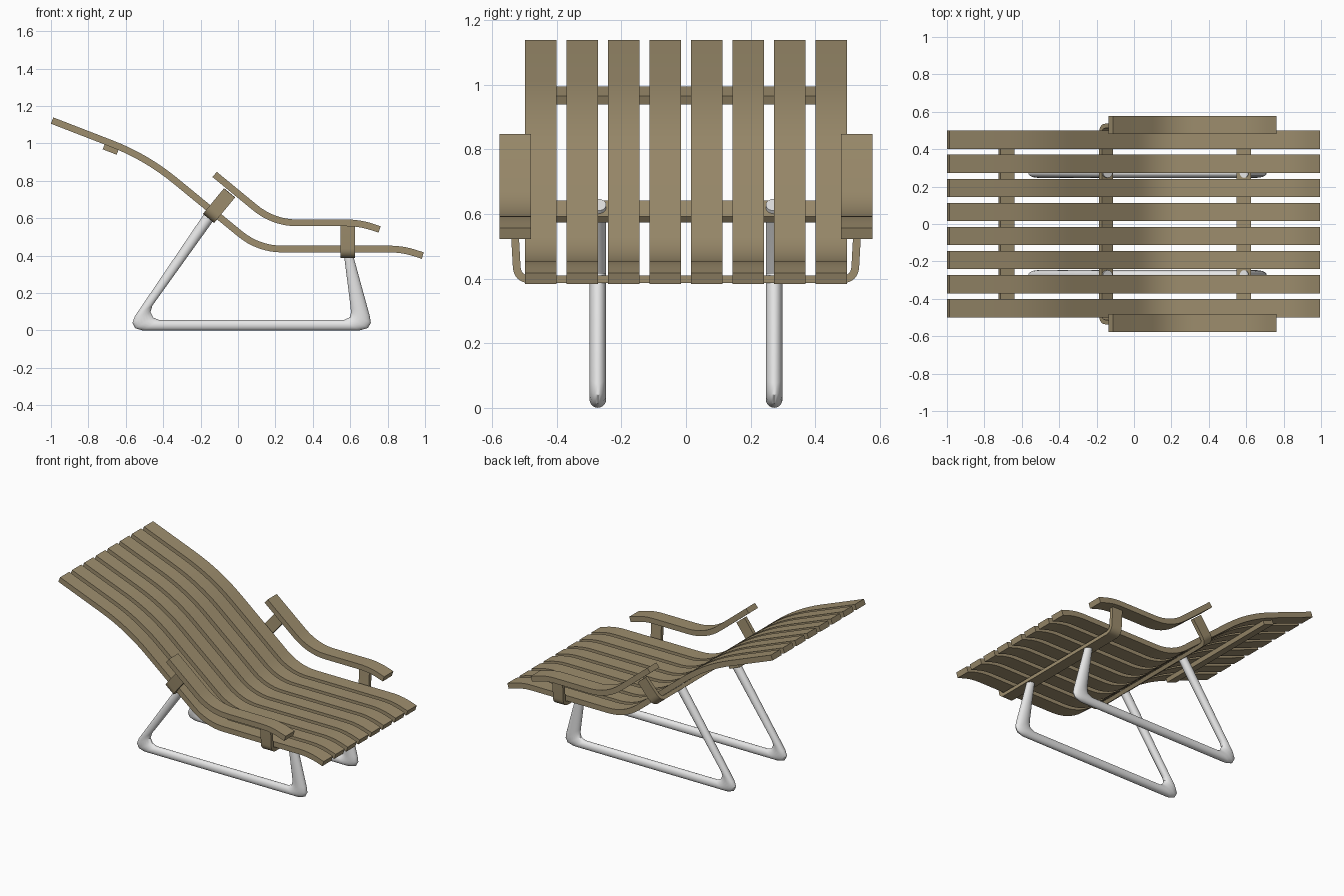
import bpy, bmesh, math
from mathutils import Vector, Matrix

cube = bpy.data.objects.get("Cube")
if cube:
    bpy.data.objects.remove(cube, do_unlink=True)


def material(name, color, rough):
    m = bpy.data.materials.new(name)
    m.use_nodes = True
    m.diffuse_color = (*color, 1)
    bsdf = m.node_tree.nodes["Principled BSDF"]
    bsdf.inputs["Base Color"].default_value = (*color, 1)
    bsdf.inputs["Roughness"].default_value = rough
    return m


WOOD = material("weathered wood", (0.34, 0.27, 0.155), 0.6)
METAL = material("pale metal", (0.8, 0.8, 0.8), 0.4)


def rounded(points, bends, steps=8):
    """Polyline whose inner corners become arcs; bends = tangent length per corner."""
    pts = [Vector(p) for p in points]
    path = [pts[0]]
    for a, b, c, t in zip(pts, pts[1:], pts[2:], bends):
        start = b + (a - b).normalized() * t
        end = b + (c - b).normalized() * t
        for i in range(steps + 1):
            s = i / steps
            path.append(start * (1 - s) ** 2 + b * 2 * s * (1 - s) + end * s * s)
    return path + [pts[-1]]


def skin(name, rings, mat):
    """Closed solid through a series of matching rings."""
    bm = bmesh.new()
    loops = [[bm.verts.new(p) for p in ring] for ring in rings]
    n = len(loops[0])
    for a, b in zip(loops, loops[1:]):
        for i in range(n):
            j = (i + 1) % n
            bm.faces.new((a[i], a[j], b[j], b[i]))
    bm.faces.new(loops[0][::-1])
    bm.faces.new(loops[-1])
    bmesh.ops.recalc_face_normals(bm, faces=bm.faces)
    mesh = bpy.data.meshes.new(name)
    bm.to_mesh(mesh)
    bm.free()
    mesh.materials.append(mat)
    obj = bpy.data.objects.new(name, mesh)
    bpy.context.collection.objects.link(obj)
    bpy.ops.object.select_all(action='DESELECT')
    obj.select_set(True)
    bpy.context.view_layer.objects.active = obj
    bpy.ops.object.shade_smooth_by_angle(angle=math.radians(35))
    return obj


def strip(name, path, thick, width, frame):
    """Flat bent board: path in the frame's xz plane, width along its y axis."""
    rings = []
    for i, p in enumerate(path):
        before = path[max(i - 1, 0)]
        after = path[min(i + 1, len(path) - 1)]
        d = (after - before).normalized()
        nrm = Vector((-d.y, d.x)) * thick / 2
        ring = []
        for q, w in ((p + nrm, -1), (p + nrm, 1), (p - nrm, 1), (p - nrm, -1)):
            ring.append(frame @ Vector((q.x, w * width / 2, q.y)))
        rings.append(ring)
    return skin(name, rings, WOOD)


# Lounging surface: eight bent slats
slat_path = rounded([(-0.994, 1.122), (-0.49, 0.927), (0.11, 0.435),
                     (0.88, 0.435), (0.988, 0.40)], [0.2, 0.13, 0.07])
for i in range(8):
    y = -0.45 + 0.9 * i / 7
    strip(f"slat_{i + 1}", slat_path, 0.036, 0.098, Matrix.Translation((0, y, 0)))

# Armrests
arm_path = rounded([(-0.125, 0.834), (0.19, 0.575), (0.65, 0.575), (0.757, 0.54)],
                   [0.13, 0.07])
for side, y in (("left", 0.529), ("right", -0.529)):
    # The front faces -y, so the model's own left is decided by x; use rear / front here
    label = "rear_armrest" if y > 0 else "front_armrest"
    strip(label, arm_path, 0.036, 0.098, Matrix.Translation((0, y, 0)))


def cross_frame(x, z, tilt):
    """Frame whose local x runs across the chair and local z rises from the slats."""
    return (Matrix.Translation((x, 0, z)) @ Matrix.Rotation(tilt, 4, 'Y')
            @ Matrix.Rotation(math.pi / 2, 4, 'Z'))


# Bent yokes that carry the slats and armrests
yoke = rounded([(-0.531, 0.165), (-0.522, 0), (0.522, 0), (0.531, 0.165)], [0.04, 0.04])
strip("foot_yoke", yoke, 0.024, 0.077, cross_frame(0.586, 0.398, 0))
strip("back_yoke", yoke, 0.024, 0.077, cross_frame(-0.15, 0.608, math.radians(39.4)))

# Straight batten under the head end
batten = [Vector((-0.46, 0)), Vector((0.46, 0))]
strip("head_batten", batten, 0.028, 0.08, cross_frame(-0.681, 0.967, math.radians(21.1)))

# Tubular legs: outer and inner outline, wider at the bends
outer = [(-0.165, 0.647), (-0.552, 0.075), (-0.565, 0.04), (-0.55, 0.012), (-0.51, 0),
         (0.65, 0), (0.695, 0.013), (0.71, 0.04), (0.705, 0.075), (0.611, 0.418)]
inner = [(-0.115, 0.61), (-0.457, 0.134), (-0.468, 0.1), (-0.452, 0.068), (-0.42, 0.055),
         (0.565, 0.055), (0.597, 0.07), (0.604, 0.096), (0.602, 0.123), (0.565, 0.418)]
SIDES = 20
for label, y in (("rear", 0.273), ("front", -0.273)):
    rings = []
    for o, n in zip(outer, inner):
        mid = (Vector(o) + Vector(n)) / 2
        half = (Vector(o) - Vector(n)) / 2
        ring = []
        for k in range(SIDES):
            a = math.tau * k / SIDES
            p = mid + half * math.cos(a)
            ring.append((p.x, y + 0.026 * math.sin(a), p.y))
        rings.append(ring)
    skin(f"{label}_leg_loop", rings, METAL)
